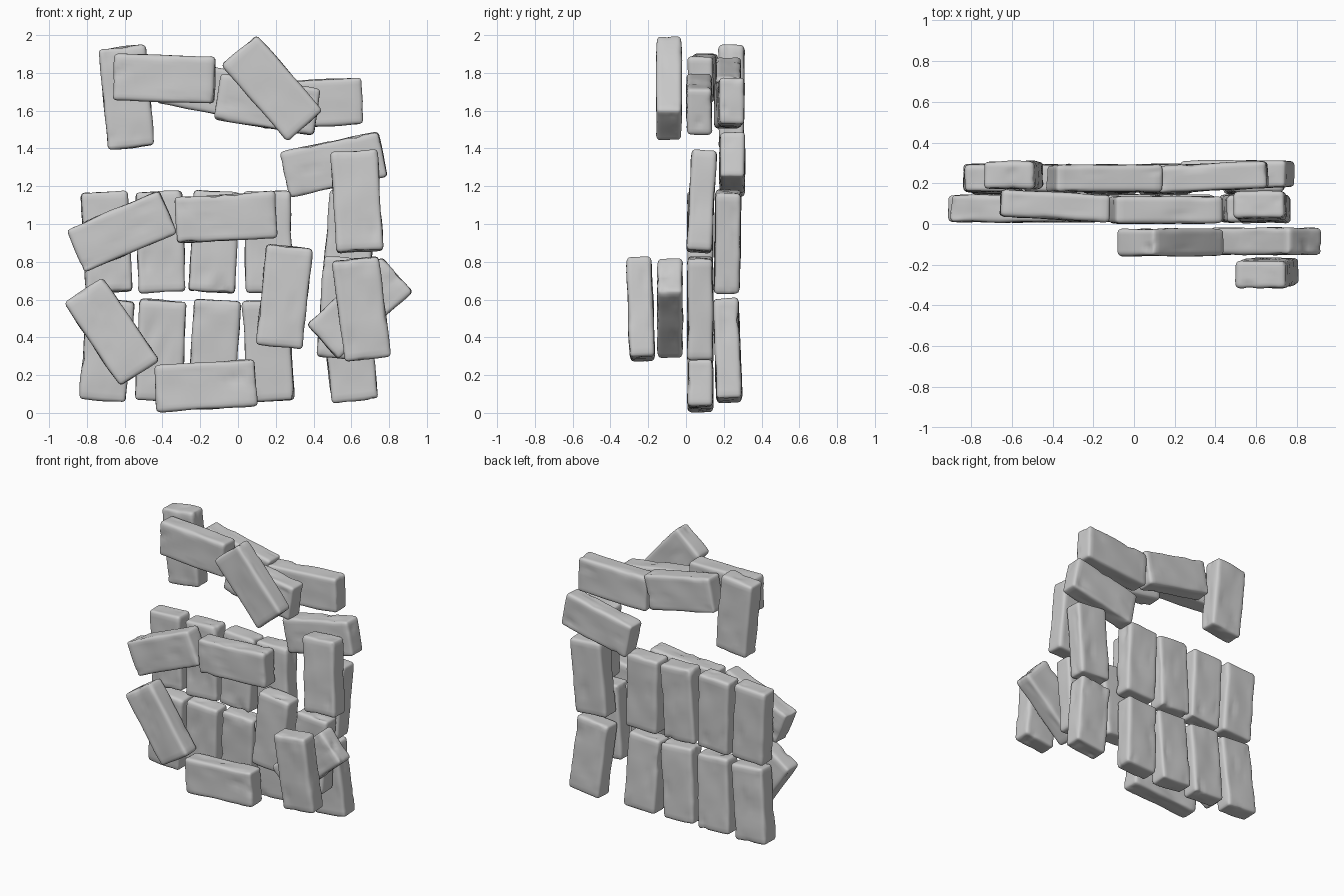
import bpy, bmesh, math
from mathutils import Vector, Matrix, noise

if "Cube" in bpy.data.objects:
    bpy.data.objects.remove(bpy.data.objects["Cube"])

HALF = Vector((0.267, 0.0665, 0.124))   # half length, depth, height of one brick
ROUND = 0.022
CUTS = 15
count = 0


def worn_brick(name, x, y, z, angle, yaw=0, pitch=0):
    """Rounded, slightly dented brick; angle is its long axis in the front view."""
    global count
    count += 1
    bm = bmesh.new()
    bmesh.ops.create_cube(bm, size=2)
    bmesh.ops.subdivide_edges(bm, edges=bm.edges[:], cuts=CUTS, use_grid_fill=True)
    offset = Vector((3.7, 1.3, 5.1)) * count
    for v in bm.verts:
        # crowd the grid toward the edges, then round the box
        p = Vector([math.sin(c * math.pi / 2) * h for c, h in zip(v.co, HALF)])
        core = Vector([max(-h + ROUND, min(h - ROUND, c)) for c, h in zip(p, HALF)])
        out = (p - core).normalized()
        p = core + out * ROUND
        # gentle waviness plus occasional chips
        wave = noise.noise(p * 7 + offset) * 0.007
        chip = max(0, noise.noise(p * 15 - offset) - 0.3) * 0.022
        v.co = p + out * (wave - chip)
    for f in bm.faces:
        f.smooth = True
    mesh = bpy.data.meshes.new(name)
    bm.to_mesh(mesh)
    bm.free()
    ob = bpy.data.objects.new(name, mesh)
    bpy.context.collection.objects.link(ob)
    ob.matrix_world = (Matrix.Translation((x, y, z))
                       @ Matrix.Rotation(math.radians(yaw), 4, 'Z')
                       @ Matrix.Rotation(math.radians(pitch), 4, 'X')
                       @ Matrix.Rotation(math.radians(-angle), 4, 'Y'))


# back wall: two rows of upright bricks, four side by side, a gap, then one more
def upright_row(name, z, pitch, tilts):
    for i, tilt in enumerate(tilts):
        x = -0.695 + 0.285 * i + (0.145 if i == 4 else 0)
        worn_brick(name, x, 0.22, z, 90 + tilt, pitch=pitch)


upright_row("back_lower_brick", 0.33, 2, (-5, -3, -3.5, 3, 6.5))
upright_row("back_upper_brick", 0.905, -1, (3, 2, -3.5, 1.5, -5))

# back wall: loose bricks along the top
worn_brick("back_top_left_brick", -0.59, 0.24, 1.67, 95.5)
worn_brick("back_top_middle_brick", -0.145, 0.225, 1.71, -12)
worn_brick("back_top_right_brick", 0.39, 0.23, 1.64, 2.5, yaw=3)
worn_brick("back_right_brick", 0.507, 0.245, 1.315, 12)

# middle layer: x, z, angle of bricks scattered over the wall
for x, z, angle in ((-0.615, 0.96, 23), (-0.065, 1.035, 3), (0.245, 0.615, 84),
                    (-0.67, 0.43, 124), (-0.17, 0.145, 3.5), (0.56, 0.555, 86)):
    worn_brick("middle_brick", x, 0.076, z, angle)
worn_brick("middle_top_left_brick", -0.39, 0.09, 1.77, -2, yaw=-3)
worn_brick("middle_top_right_brick", 0.155, 0.07, 1.635, -9)
worn_brick("middle_right_brick", 0.63, 0.083, 1.12, 93.5, pitch=-3)

# front layers
worn_brick("front_top_brick", 0.18, -0.09, 1.72, 131)
worn_brick("front_low_brick", 0.645, -0.085, 0.555, 42)
worn_brick("outer_brick", 0.655, -0.24, 0.55, 97, pitch=2)
